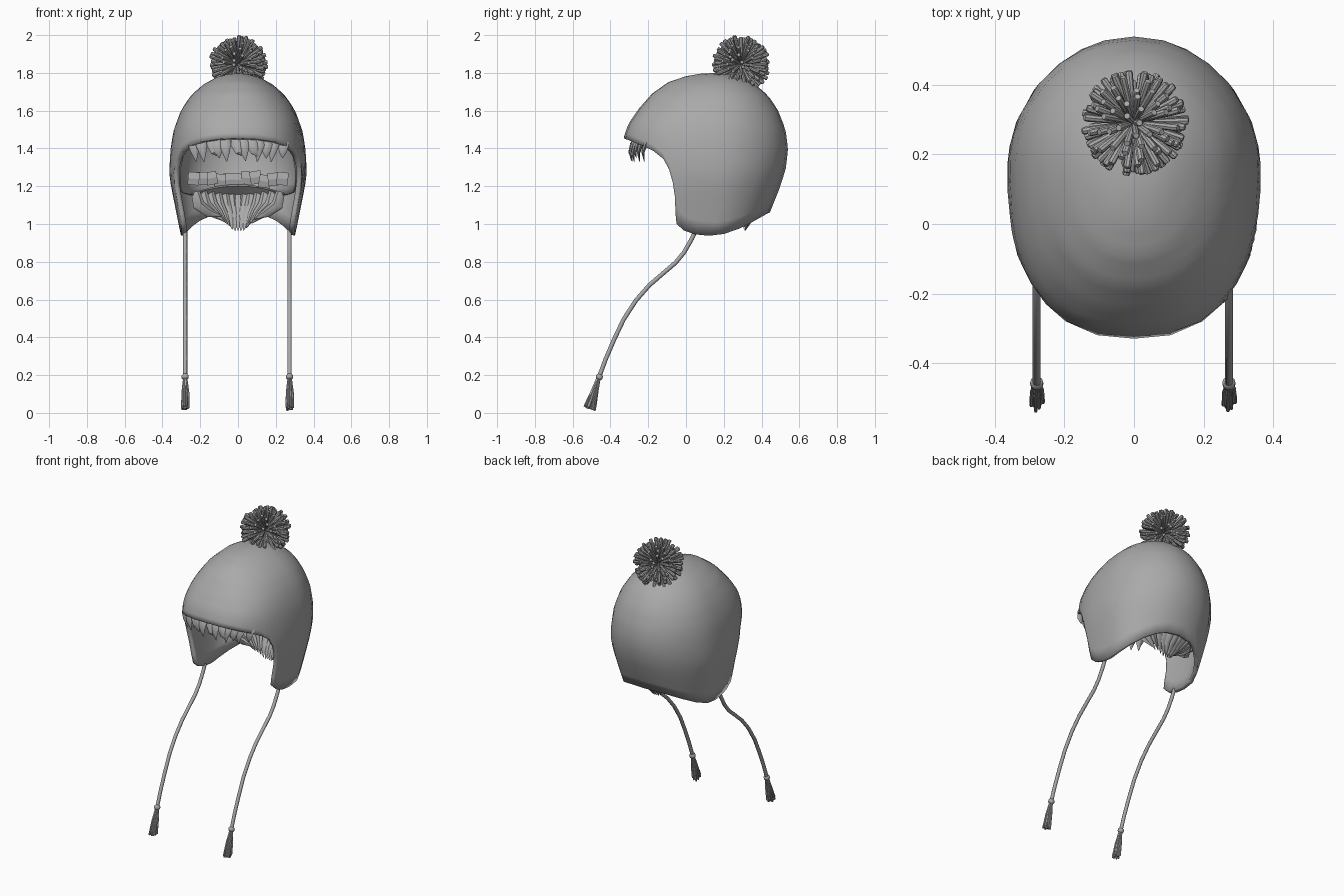
import bpy, bmesh, math, random
from mathutils import Vector

if "Cube" in bpy.data.objects:
    bpy.data.objects.remove(bpy.data.objects["Cube"])

random.seed(4)
mat = bpy.data.materials.new("grey wool")
mat.diffuse_color = (0.40, 0.40, 0.40, 1)
mat.use_nodes = True
mat.node_tree.nodes["Principled BSDF"].inputs["Base Color"].default_value = mat.diffuse_color


def finish(name, bm, smooth=None):
    bmesh.ops.recalc_face_normals(bm, faces=bm.faces)
    me = bpy.data.meshes.new(name)
    bm.to_mesh(me)
    bm.free()
    me.materials.append(mat)
    ob = bpy.data.objects.new(name, me)
    bpy.context.collection.objects.link(ob)
    if smooth:
        bpy.ops.object.select_all(action='DESELECT')
        bpy.context.view_layer.objects.active = ob
        ob.select_set(True)
        bpy.ops.object.shade_smooth_by_angle(angle=math.radians(smooth))
    return ob


def lerp_table(t, rows):
    """Piecewise linear lookup in rows sorted by rising first value."""
    if t <= rows[0][0]:
        return rows[0][1]
    for (a, p), (b, q) in zip(rows, rows[1:]):
        if t <= b:
            return p + (q - p) * (t - a) / (b - a)
    return rows[-1][1]


def tube(bm, pts, radii, sides=6, flat=1.0):
    """Capped tube through pts; flat < 1 squashes it into a ribbon."""
    pts = [Vector(p) for p in pts]
    rings = []
    for i, p in enumerate(pts):
        d = (pts[min(i + 1, len(pts) - 1)] - pts[max(i - 1, 0)]).normalized()
        u = d.cross(Vector((0, 1, 0)) if abs(d.y) < 0.95 else Vector((1, 0, 0))).normalized()
        v = d.cross(u)
        rings.append([bm.verts.new(p + radii[i] * (u * math.cos(a) + v * flat * math.sin(a)))
                      for a in (2 * math.pi * k / sides for k in range(sides))])
    for r, s in zip(rings, rings[1:]):
        for k in range(sides):
            bm.faces.new((r[k], r[(k + 1) % sides], s[(k + 1) % sides], s[k]))
    bm.faces.new(rings[0])
    bm.faces.new(rings[-1])


# Hat cross-sections by height: half width, front edge and back edge
WIDTH = [(.93, .30), (1.0, .315), (1.1, .335), (1.2, .355), (1.28, .365), (1.4, .357), (1.5, .34),
         (1.6, .303), (1.68, .25), (1.74, .182), (1.78, .108), (1.795, .052), (1.8, 0)]
FRONT = [(1.46, -.33), (1.53, -.305), (1.61, -.25), (1.69, -.18), (1.75, -.095), (1.783, .0), (1.796, .08), (1.8, .16)]
BACK = [(.93, .385), (1.05, .44), (1.2, .50), (1.3, .53), (1.4, .54), (1.5, .527), (1.6, .488),
        (1.68, .435), (1.74, .365), (1.78, .28), (1.795, .215), (1.8, .16)]
YC = .16


def hat_point(a, z, k=1.0):
    s, c = math.sin(a), max(math.cos(a), 0)
    n = 2.5 if s < 0 else 2.0
    n = 2 + (n - 2) * min(1, (1.8 - z) / .25)
    reach = (YC - lerp_table(z, FRONT)) if s < 0 else (lerp_table(z, BACK) - YC)
    return Vector((k * lerp_table(z, WIDTH) * c ** (2 / n),
                   YC + k * math.copysign(reach * abs(s) ** (2 / n), s), z))


def hat_angle(y, z):
    reach = (YC - lerp_table(z, FRONT)) if y < YC else (lerp_table(z, BACK) - YC)
    u = min(abs(y - YC) / reach, 1)
    return math.copysign(math.asin(u ** (1.25 if y < YC else 1.0)), y - YC)


# Hem line (y, z) from the brow, round the ear flap, to the nape
HEM = [(-.34, 1.455), (-.32, 1.45), (-.28, 1.435), (-.23, 1.415), (-.17, 1.385), (-.12, 1.345), (-.09, 1.29),
       (-.07, 1.22), (-.058, 1.14), (-.056, 1.06), (-.05, 1.0), (-.01, .965), (.05, .945), (.12, .938),
       (.2, .947), (.28, .975), (.35, 1.01), (.40, 1.038), (.43, 1.055), (.46, 1.06)]
# Edge of the hair inside, kept behind the ear flap edge
HAIR_EDGE = [(-.34, 1.475), (-.31, 1.465), (-.26, 1.45), (-.2, 1.43), (-.13, 1.405), (-.06, 1.36), (-.01, 1.30),
             (.03, 1.24), (.08, 1.20), (.16, 1.18), (.24, 1.165), (.32, 1.155), (.4, 1.15), (.5, 1.15)]


def shell(name, k, drop, hem, thickness):
    bm = bmesh.new()
    rows = 20
    apex = bm.verts.new((0, YC, 1.8 - drop))
    cols = []
    for i, (y, z) in enumerate(hem):
        end = hat_angle(y, z)
        start = -math.pi / 2 + math.pi * i / (len(hem) - 1)
        col = []
        for j in range(1, rows + 1):
            t = j / rows
            h = 1.8 - (1.8 - z) * (t ** 1.8 * .45 + t * t * .35 + t * .2)
            b = t ** 1.5
            p = hat_point(start * (1 - b) + end * b, h, k)
            p.z -= drop * (1 - t)
            col.append(p)
        cols.append(col)
    # mirrored columns close the loop
    loop = cols + [[Vector((-p.x, p.y, p.z)) for p in c] for c in cols[-2:0:-1]]
    grid = [[bm.verts.new(p) for p in c] for c in loop]
    for a, b in zip(grid, grid[1:] + grid[:1]):
        bm.faces.new((apex, a[0], b[0]))
        for j in range(rows - 1):
            bm.faces.new((a[j], a[j + 1], b[j + 1], b[j]))
    ob = finish(name, bm, 50)
    m = ob.modifiers.new("thickness", 'SOLIDIFY')
    m.thickness = thickness
    m.offset = -1
    return ob


shell("hat", 1.0, 0, HEM, .026)
shell("hair_cap", .88, .055, HAIR_EDGE, .01)

# Fringe locks hanging below the brow
bm = bmesh.new()
for i in range(12):
    x = -.235 + .47 * i / 11 + random.uniform(-.008, .008)
    y = -.285 + 1.2 * x * x
    tip = random.uniform(1.325, 1.37)
    lean = random.uniform(.0, .045) * (1 if x < .1 else -.4)
    tube(bm, [(x, y + .03, 1.47), (x + lean * .2, y, 1.42), (x + lean * .6, y - .012, 1.38),
              (x + lean, y - .005, tip)], [.024, .03, .02, .002], 6, .45)
finish("fringe", bm, 40)

# Rolled hair edge curving over the nape
bm = bmesh.new()
arc = []
for i in range(17):
    s = -1 + i / 8
    arc.append([bm.verts.new(p) for p in (
        (.25 * s, .40 - .15 * s * s, 1.21 - .05 * s * s),
        (.25 * s, .36 - .14 * s * s, 1.20 - .045 * s * s),
        (.24 * s, .42 - .18 * s * s, 1.145 + .005 * s * s))])
for a, b in zip(arc, arc[1:]):
    for j in range(2):
        bm.faces.new((a[j], a[j + 1], b[j + 1], b[j]))
finish("hair_roll", bm, 40)

# Nape locks gathering to a point
bm = bmesh.new()
for i in range(13):
    s = -1 + 2 * i / 12
    x = .225 * s
    y = .42 - .17 * s * s
    drop = 1.035 - .07 * (1 - s * s) + random.uniform(-.01, .01)
    tube(bm, [(x, y, 1.17), (x * .92, y - .01, 1.10), (x * .68, .355 - .08 * s * s, 1.04 + .02 * abs(s)),
              (x * .38, .315 - .04 * s * s, drop)], [.024, .032, .025, .003], 6, .5)
finish("nape_hair", bm, 40)

# Band of short overlapping locks above the roll
bm = bmesh.new()
for i in range(11):
    s = -1 + i / 5
    y = .41 - .17 * s * s
    z = 1.24 + random.uniform(-.012, .012)
    tube(bm, [(.235 * s - .03, y, z), (.235 * s + .03, y, z + random.uniform(-.012, .012))],
         [.034, .034], 4, .2)
finish("hair_band", bm)

# Pompom of radiating yarn ends
bm = bmesh.new()
center = Vector((0, .292, 1.845))
count = 165
for i in range(count):
    h = 1 - 2 * (i + .5) / count
    a = i * 2.39996 + random.uniform(-.18, .18)
    r = math.sqrt(1 - h * h)
    d = Vector((r * math.cos(a), r * math.sin(a), h))
    L = random.uniform(.143, .159)
    tube(bm, [center + d * .03, center + d * L * .96, center + d * L], [.008, .0112, .0085], 8)
finish("pompom", bm, 40)

# Cords with knots and tassels, one on each ear flap
PATH = [(.05, .965), (.03, .92), (-.01, .85), (-.055, .795), (-.12, .74), (-.195, .675), (-.265, .595),
        (-.33, .495), (-.38, .39), (-.425, .285), (-.46, .19)]
for x, label in ((-.28, "left"), (.273, "right")):
    bm = bmesh.new()
    tube(bm, [(x, y, z) for y, z in PATH], [.0115] * len(PATH), 8)
    finish(label + "_cord", bm, 50)
    bm = bmesh.new()
    tube(bm, [(x, -.453, .203), (x, -.456, .197), (x, -.461, .184), (x, -.464, .178)],
         [.013, .019, .019, .013], 10)
    finish(label + "_knot", bm, 50)
    bm = bmesh.new()
    top, axis = Vector((x, -.462, .185)), Vector((0, -.27, -.963))
    across = Vector((0, .963, -.27))
    for k in range(17):
        a = k * 2.39996
        r = math.sqrt((k + .5) / 17)
        off = Vector((r * math.cos(a), 0, 0)) + across * (r * math.sin(a))
        L = random.uniform(.155, .174)
        tube(bm, [top + off * .009, top + axis * L * .5 + off * .019,
                  top + axis * L + Vector((off.x * .021, off.y * .034, off.z * .034))],
             [.004, .0058, .0055], 6)
    finish(label + "_tassel", bm, 40)
